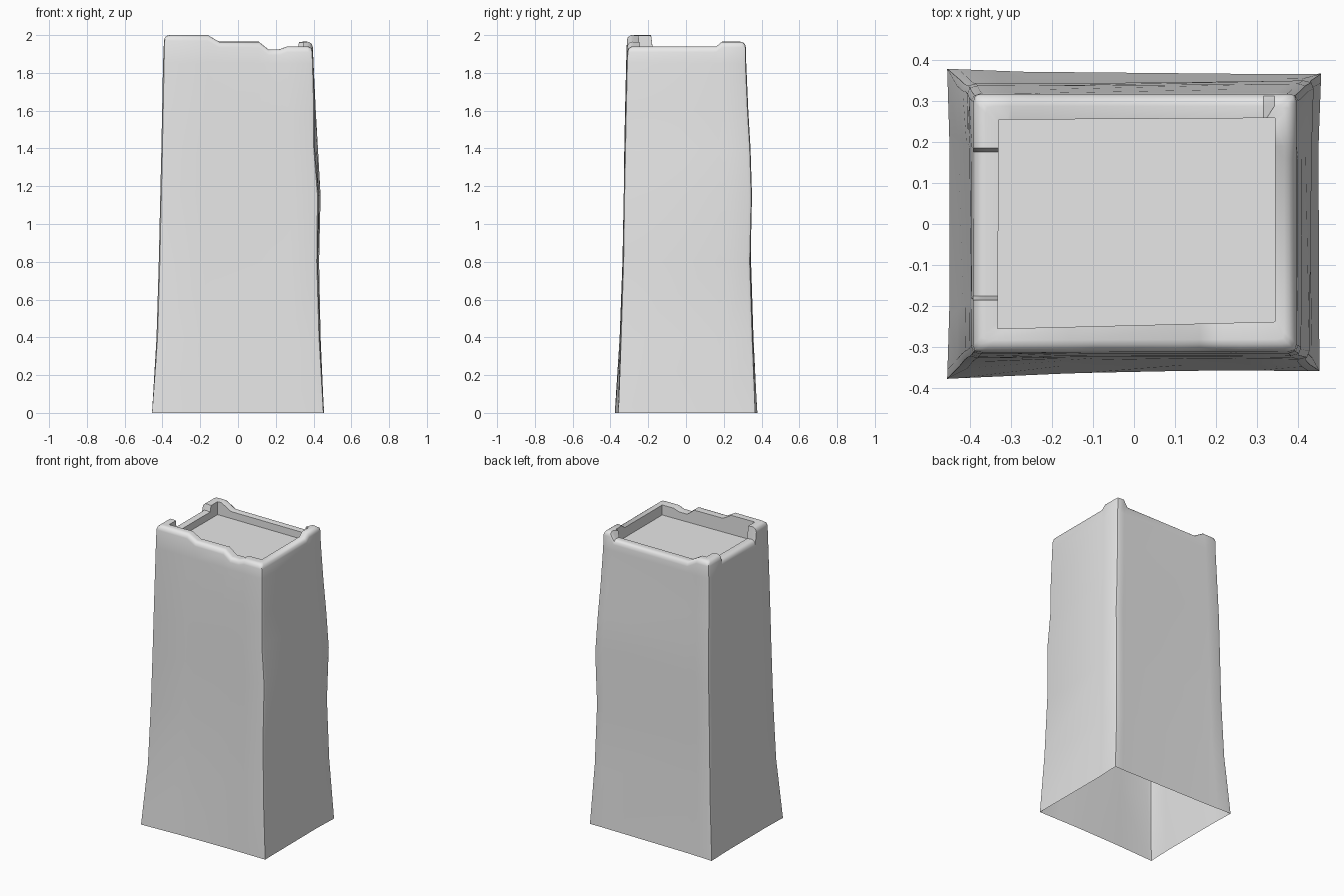
import bpy, bmesh, math
from mathutils import Vector

cube = bpy.data.objects.get("Cube")
if cube:
    bpy.data.objects.remove(cube, do_unlink=True)

stone = bpy.data.materials.new("pale_grey_stone")
stone.use_nodes = True
stone.diffuse_color = (0.8, 0.8, 0.8, 1)
stone.node_tree.nodes["Principled BSDF"].inputs["Base Color"].default_value = (0.8, 0.8, 0.8, 1)

# Worn wall sections: height, then corners front-left, front-right, back-right, back-left
SECTIONS = [
    (0.0, (-.455, -.377), (.452, -.358), (.456, .366), (-.455, .378)),
    (0.4, (-.432, -.352), (.435, -.348), (.438, .355), (-.432, .358)),
    (0.8, (-.420, -.337), (.423, -.335), (.430, .342), (-.418, .345)),
    (1.15, (-.412, -.330), (.427, -.330), (.438, .350), (-.410, .342)),
    (1.4, (-.406, -.327), (.407, -.325), (.424, .342), (-.406, .337)),
    (1.6, (-.402, -.323), (.407, -.321), (.412, .330), (-.402, .328)),
    (1.85, (-.397, -.317), (.400, -.315), (.400, .319), (-.395, .319)),
]
RIM = [(-.392, -.313), (.396, -.311), (.396, .317), (-.391, .317)]
INNER = [(-.332, -.255), (.343, -.238), (.343, .258), (-.329, .254)]
FLOOR = 1.87

# Broken top edge: corner heights, then (position, height) along each side
CORNER_H = [2.0, 1.94, 1.965, 1.96]
SIDES = [
    [(-.16, 2.0), (-.10, 1.965), (.11, 1.965), (.16, 1.925), (.22, 1.925), (.26, 1.94)],
    [(.16, 1.94), (.19, 1.965)],
    [(.342, 1.965), (.315, 1.92), (-.23, 1.92), (-.30, 1.96)],
    [(.185, 1.96), (.175, 1.92), (-.175, 1.92), (-.185, 2.0)],
]
EDGE = 0.03


def ring(corners, height, place=None, bow=0.0, rounding=0.35):
    """One loop of points; height is a function of the broken top edge."""
    place = place or corners
    pts = []
    for i, stops in enumerate(SIDES):
        j, axis = (i + 1) % 4, i % 2
        a, b = Vector(corners[i]), Vector(corners[j])
        pa, pb = place[i][axis], place[j][axis]
        inward = Vector((-(b - a).y, (b - a).x)).normalized()
        row = [(EDGE, CORNER_H[i])]
        row += [(min(max((c - pa) / (pb - pa), EDGE), 1 - EDGE), h) for c, h in stops]
        row += [(1 - EDGE, CORNER_H[j])]
        for t, h in row:
            p = a.lerp(b, t) + inward * bow * math.sin(math.pi * t)
            pts.append((p.x, p.y, height(h)))
        # Rounded corner point
        nxt = Vector(corners[(j + 1) % 4])
        p = b.lerp((b.lerp(a, EDGE) + b.lerp(nxt, EDGE)) / 2, rounding)
        pts.append((p.x, p.y, height(CORNER_H[j])))
    return pts


def inset(d):
    return [(x - math.copysign(d, x), y - math.copysign(d, y)) for x, y in RIM]


# Walls, rounded rim and sunken floor, in order up and over the edge
loops = [ring(c, lambda h, z=z: z, RIM, 0.008 * (1 - z / 2), 0 if z == 0 else 0.5)
         for z, *c in SECTIONS]
for corners, drop in [(RIM, .03), (inset(.005), .012), (inset(.018), .002), (inset(.03), 0)]:
    loops.append(ring(corners, lambda h, d=drop: h - d))
loops.append(ring(INNER, lambda h: h - .003, rounding=0))
loops.append(ring(INNER, lambda h: FLOOR, rounding=0))

bm = bmesh.new()
rows = [[bm.verts.new(p) for p in loop] for loop in loops]
n = len(rows[0])
for low, high in zip(rows, rows[1:]):
    for k in range(n):
        m = (k + 1) % n
        bm.faces.new((low[k], low[m], high[m], high[k]))
bm.faces.new(rows[-1])
bmesh.ops.remove_doubles(bm, verts=bm.verts, dist=0.0002)
mesh = bpy.data.meshes.new("stone_tower")
bm.to_mesh(mesh)
bm.free()
mesh.materials.append(stone)

tower = bpy.data.objects.new("stone_tower", mesh)
bpy.context.collection.objects.link(tower)
bpy.ops.object.select_all(action="DESELECT")
tower.select_set(True)
bpy.context.view_layer.objects.active = tower
bpy.ops.object.shade_smooth_by_angle(angle=math.radians(40))
